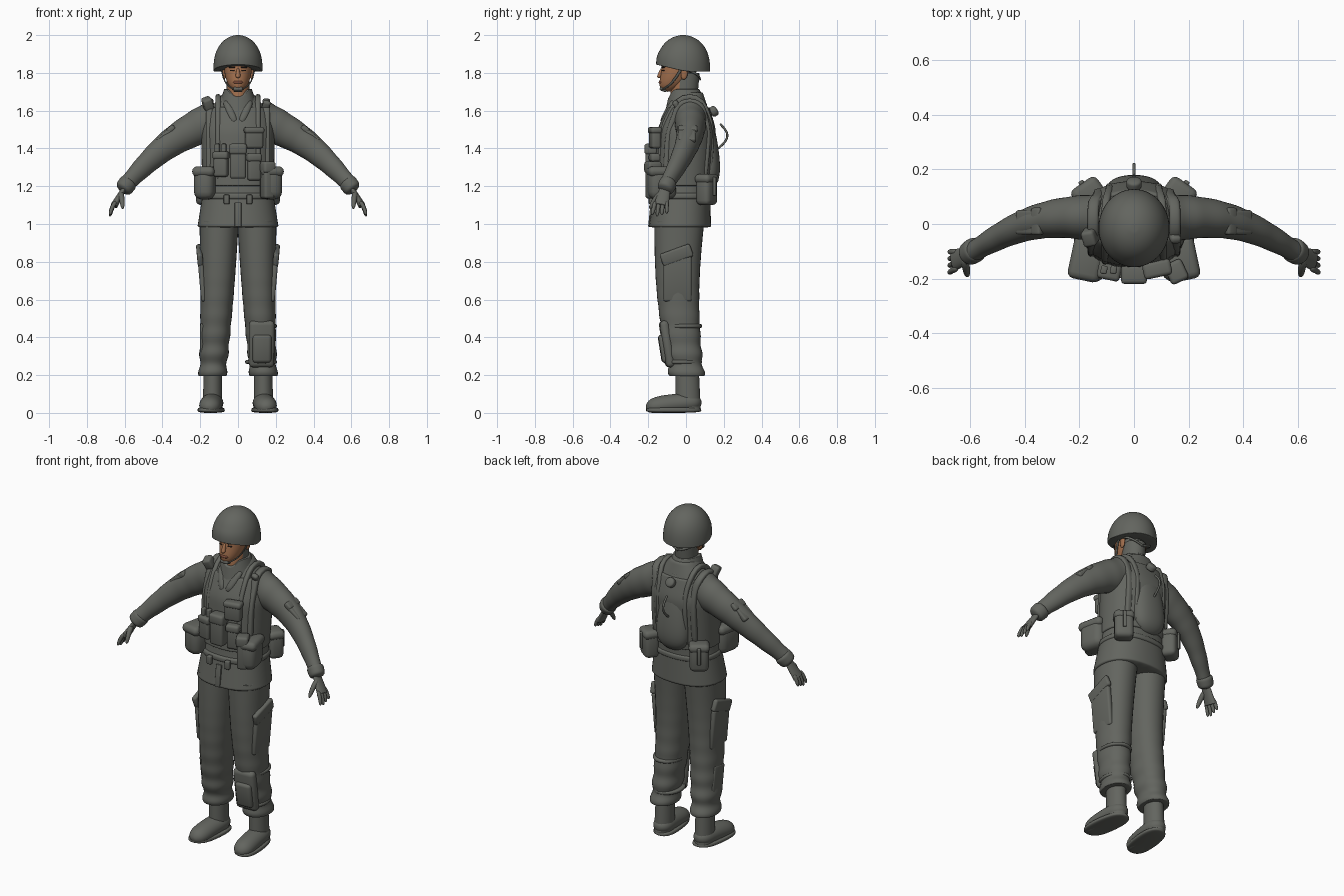
import bpy, bmesh, math
from mathutils import Vector, Matrix, Euler

if "Cube" in bpy.data.objects:
    bpy.data.objects.remove(bpy.data.objects["Cube"], do_unlink=True)


def material(name, rgb):
    m = bpy.data.materials.new(name)
    m.use_nodes = True
    m.diffuse_color = (*rgb, 1)
    bsdf = m.node_tree.nodes["Principled BSDF"]
    bsdf.inputs["Base Color"].default_value = (*rgb, 1)
    bsdf.inputs["Roughness"].default_value = .8
    return m


CLOTH = material("grey_olive", (.125, .13, .115))
SKIN = material("brown_skin", (.36, .16, .075))
LIP = material("dark_lips", (.21, .075, .045))
DARK = material("dark_eyes", (.03, .022, .018))


def finish(name, bm, mats, rule=None):
    bmesh.ops.recalc_face_normals(bm, faces=bm.faces[:])
    mesh = bpy.data.meshes.new(name)
    for face in bm.faces:
        face.smooth = True
        if rule:
            face.material_index = int(rule(face.calc_center_median()))
    bm.to_mesh(mesh)
    bm.free()
    for m in mats:
        mesh.materials.append(m)
    ob = bpy.data.objects.new(name, mesh)
    bpy.context.collection.objects.link(ob)
    return ob


def loft(name, points, radii, mats=(CLOTH,), ref=None, seg=16, power=2, shape=None, rule=None):
    """Skin superellipse rings: level ones, or square to the path if ref is given."""
    bm = bmesh.new()
    points = [Vector(p) for p in points]
    grow = 6 / (4 + 2 * math.cos(math.tau / seg))
    loops = []
    for i, (centre, (wide, deep)) in enumerate(zip(points, radii)):
        u, v = Vector((1, 0, 0)), Vector((0, 1, 0))
        if ref:
            along = (points[min(i + 1, len(points) - 1)] - points[max(i - 1, 0)]).normalized()
            u = Vector(ref)
            u = (u - along * u.dot(along)).normalized()
            v = along.cross(u)
        loop = []
        for k in range(seg):
            c, s = math.cos(math.tau * k / seg), math.sin(math.tau * k / seg)
            c = math.copysign(abs(c) ** (2 / power), c)
            s = math.copysign(abs(s) ** (2 / power), s)
            p = centre + (u * c * wide + v * s * deep) * grow
            loop.append(bm.verts.new(shape(p) if shape else p))
        loops.append(loop)
    for low, high in zip(loops, loops[1:]):
        for k in range(seg):
            n = (k + 1) % seg
            bm.faces.new((low[k], low[n], high[n], high[k]))
    bm.faces.new(loops[0])
    bm.faces.new(loops[-1])
    ob = finish(name, bm, mats, rule)
    mod = ob.modifiers.new("smooth", 'SUBSURF')
    mod.levels = mod.render_levels = 1
    return ob


def eased(steps):
    return [(1 - math.cos(math.pi * i / steps)) / 2 for i in range(steps + 1)]


def plain(t):
    return 1


def pill(t):
    return max(.03, 1 - abs(2 * t - 1) ** 5) ** .5


def limb(name, a, b, start, end, depth=1, bow=(0, 0, 0), s=1, profile=plain, steps=12, **look):
    """A tapering, bowed part from a to b; s mirrors it."""
    side = Vector((s, 1, 1))
    a, b, bow = Vector(a) * side, Vector(b) * side, Vector(bow) * side
    points, radii = [], []
    for t in eased(steps):
        r = (start + (end - start) * t) * profile(t)
        points.append(a.lerp(b, t) + bow * math.sin(math.pi * t))
        radii.append((r, r * depth))
    return loft(name, points, radii, **look)


def box(name, at, size, rot=(0, 0, 0), bevel=.012, mat=CLOTH):
    bm = bmesh.new()
    bmesh.ops.create_cube(bm, size=1)
    bmesh.ops.scale(bm, vec=size, verts=bm.verts)
    bmesh.ops.bevel(bm, geom=bm.edges[:], offset=min(bevel, min(size) * .45), segments=3,
                    profile=.5, affect='EDGES')
    turn = Euler([math.radians(angle) for angle in rot]).to_matrix().to_4x4()
    bmesh.ops.transform(bm, matrix=Matrix.Translation(at) @ turn, verts=bm.verts)
    ob = finish(name, bm, [mat])
    bpy.ops.object.select_all(action='DESELECT')
    ob.select_set(True)
    bpy.context.view_layer.objects.active = ob
    bpy.ops.object.shade_smooth_by_angle(angle=math.radians(40))


def pouch(name, at, size, turn=0, bevel=.014):
    """Rounded bag with a slightly wider flap over its top."""
    x, y, z = at
    w, d, h = size
    box(name, at, size, (0, 0, turn), bevel)
    box(name + "_flap", (x, y, z + h * .37), (w + .01, d + .01, h * .32), (0, 0, turn), bevel)


# Jacket outline: height, half width, half depth
BODY = [(.98, .215, .165), (1.2, .18, .145), (1.5, .187, .147), (1.6, .16, .11), (1.7, .07, .07)]


def body_size(z):
    for low, high in zip(BODY, BODY[1:]):
        if z <= high[0]:
            return Vector(low).lerp(Vector(high), (z - low[0]) / (high[0] - low[0])).yz


def body_centre(z):
    return Vector((0, .07 * (z - 1.45), z))


def on_body(x, z, facing):
    wide, deep = body_size(z)
    bulge = max(0, 1 - abs(x / wide) ** 2.3) ** (1 / 2.3)
    return body_centre(z) + Vector((x, facing * deep * bulge, 0))


def torso(name, low, high, extra):
    heights = [low + (high - low) * t for t in eased(16)]
    loft(name, [body_centre(z) for z in heights],
         [body_size(z) + Vector((extra, extra)) for z in heights], seg=24, power=2.3)


torso("jacket", .98, 1.7, 0)
torso("vest", 1.2, 1.62, .009)
limb("collar", (0, 0, 1.63), (0, -.012, 1.715), .1, .073, 1.12,
     shape=lambda p: p - Vector((0, 0, .045 if p.y < -.04 and abs(p.x) < .05 else 0)))
limb("belt", (0, -.022, 1.12), (0, -.022, 1.175), .197, .195, .81, profile=pill, seg=24, power=2.3)
box("jacket_placket", (0, -.188, 1.05), (.035, .012, .13), (-6, 0, 0), .004)

# Head, face and neck
limb("neck", (0, -.015, 1.63), (0, 0, 1.8), .06, .06, 1.2, mats=(SKIN, CLOTH), rule=lambda c: c.y > -.03)
limb("head", (0, -.1, 1.7), (0, -.02, 1.9), .076, .076, 1.3, (0, .02, 0), mats=(SKIN, CLOTH),
     profile=lambda t: max(.05, 1 - (1 - t) ** 3) ** .5, rule=lambda c: c.y > -.005)
limb("nose", (0, -.128, 1.825), (0, -.143, 1.773), .007, .015, profile=pill, mats=(SKIN,), seg=8)
limb("lips", (-.025, -.13, 1.75), (.025, -.13, 1.75), .008, .008, bow=(0, -.007, 0), profile=pill,
     mats=(LIP,), ref=(0, 0, 1), seg=8)
box("chin_cup", (0, -.12, 1.712), (.05, .04, .02), (-20, 0, 0))

# Helmet with its rim raised over the brow
limb("helmet", (0, -.015, 1.805), (0, -.015, 2), .13, .13, 1.1, seg=24, steps=16,
     profile=lambda t: max(.01, 1 - t ** 2.6) ** .5,
     shape=lambda p: p + Vector((0, 0, .25 * max(0, -p.y) * max(0, 1.92 - p.z) / .12)))

for s, side in ((1, "left"), (-1, "right")):
    # Features and straps at each side of the head
    box(side + "_eye", (.03 * s, -.122, 1.813), (.024, .009, .007), (0, 0, 22 * s), .003, DARK)
    box(side + "_eyebrow", (.032 * s, -.122, 1.83), (.034, .009, .006), (0, 0, 22 * s), .002, DARK)
    limb(side + "_ear", (.073, -.012, 1.765), (.076, -.005, 1.83), .008, .011, 1.9, s=s, profile=pill,
         mats=(SKIN,), seg=8)
    limb(side + "_chin_strap", (.09, -.02, 1.83), (.02, -.125, 1.712), .007, .007, .5, (.012, 0, -.02), s,
         ref=(0, 1, 0), seg=8)
    limb(side + "_nape_strap", (.09, 0, 1.82), (0, .075, 1.765), .007, .007, .6, (.02, .02, 0), s,
         ref=(0, 0, 1), seg=8)

    # Sleeve, cuff and upper arm pocket
    limb(side + "_sleeve", (.1, .02, 1.56), (.595, -.105, 1.205), .108, .042, .84, (.01, .05, .045), s, steps=24,
         profile=lambda t: 1 + .025 * math.sin(40 * t), ref=(0, 0, 1))
    limb(side + "_cuff", (.572, -.088, 1.23), (.615, -.115, 1.175), .052, .046, .93, s=s, profile=pill, ref=(0, 0, 1))
    box(side + "_sleeve_pocket", (.385 * s, .006, 1.473), (.11, .09, .03), (0, 40 * s, 0), .01)
    box(side + "_sleeve_flap", (.355 * s, .01, 1.503), (.045, .1, .03), (0, 40 * s, 0), .01)

    # Gloved hand
    limb(side + "_palm", (.595, -.108, 1.2), (.657, -.132, 1.095), .027, .04, .48, s=s, ref=(0, 1, 0))
    for k, finger in enumerate(("little", "ring", "middle", "index")):
        y = -.102 - .02 * k
        limb(f"{side}_{finger}_finger", (.648, y, 1.12), (.678, y - .006 * k, 1.04 + .008 * abs(k - 2)), .012, .009,
             bow=(.004, 0, 0), s=s, profile=pill, ref=(0, 1, 0), seg=8)
    limb(side + "_thumb", (.62, -.125, 1.17), (.61, -.192, 1.08), .017, .01, bow=(0, -.006, .004), s=s,
         profile=pill, ref=(0, 1, 0), seg=8)

    # Trouser leg, folded more towards the boot, with a cargo pocket
    limb(side + "_trouser_leg", (.1, -.035, 1.02), (.135, .005, .195), .104, .07, 1.27, (-.006, -.026, 0), s,
         steps=40, power=2.2, profile=lambda t: 1 + .1 * t ** 3 * math.sin(52 * t + 1))
    box(side + "_cargo_pocket", (.19 * s, -.045, .71), (.03, .15, .24), (0, 5 * s, 0))
    box(side + "_cargo_flap", (.203 * s, -.05, .835), (.03, .17, .07), (20, 5 * s, 0))

    # Boot with welted sole, toes turned out a little
    limb(side + "_boot_shaft", (.133, .006, .24), (.135, .012, .01), .048, .052, 1.28, s=s)
    limb(side + "_boot_foot", (.13, .082, .055), (.153, -.212, .025), .06, .06, .86, (0, 0, .008), s, profile=pill,
         ref=(1, 0, 0), shape=lambda p: Vector((p.x, p.y, max(p.z, 0))))
    limb(side + "_boot_sole", (.142, -.065, 0), (.142, -.065, .032), .07, .068, 2.1, s=s, profile=pill, power=2.6,
         shape=lambda p: p - Vector((s * .1 * (p.y + .065), 0, 0)))

    # Shoulder straps and lapels
    heights = (1.22, 1.35, 1.5, 1.57)
    for strap, x, wide in (("harness_strap", .15, .02), ("pack_strap", .105, .014)):
        path = [on_body(x * s, z, -1) for z in heights]
        path += [(x * s, y, 1.735 - x / 2 - 6 * (y - .02) ** 2) for y in (-.05, .02, .09)]
        path += [on_body(x * s * .85, z, 1) for z in reversed(heights)]
        loft(f"{side}_{strap}", path, [(wide, .016)] * len(path), ref=(1, 0, 0), seg=12, power=3)
    lapel = [on_body(x * s, z, -1) for x, z in ((.065, 1.66), (.045, 1.6), (.01, 1.53))]
    loft(side + "_lapel", lapel, [(.022, .016)] * len(lapel), ref=(1, 0, 0), seg=8)

    # Belt pouches and clips
    pouch(side + "_front_pouch", (.172 * s, -.128, 1.215), (.11, .15, .17), 12 * s, .04)
    pouch(side + "_rear_pouch", (.165 * s, .11, 1.18), (.105, .085, .16), -35 * s, .025)
    box(side + "_rear_pouch_tab", (.193 * s, .152, 1.2), (.02, .014, .1), (0, 0, -35 * s), .005)
    box(side + "_belt_clip", (.06 * s, -.185, 1.13), (.03, .025, .05), (0, 0, 6 * s), .006)

# Chest pouches, magazines and shoulder gear
pouch("centre_pouch", (0, -.185, 1.33), (.085, .06, .18))
pouch("magazine_pouch", (-.09, -.17, 1.315), (.075, .06, .13), -12)
pouch("upper_pouch", (.085, -.165, 1.455), (.095, .05, .11), 12)
pouch("side_pouch", (.155, -.175, 1.23), (.06, .07, .19), 25)
pouch("lower_pouch", (.085, -.165, 1.3), (.07, .045, .14), 12)
for x in (-.11, -.075):
    box("magazine", (x, -.168, 1.39), (.024, .03, .07), (0, 0, -12), .006)
box("shoulder_radio", (-.16, -.045, 1.635), (.05, .06, .07), (20, -20, 10))
box("shoulder_buckle", (.15, -.05, 1.63), (.04, .03, .05), (30, 15, 0))

# Knee pad on the left shin, patch on the right
box("knee_pad", (.125, -.1, .365), (.135, .05, .25), (9, 0, 3), .024)
box("knee_pad_cap", (.127, -.118, .34), (.1, .04, .15), (9, 0, 3), .018)
for z in (.27, .46):
    limb("knee_pad_strap", (.122, -.015, z - .015), (.122, -.015, z + .015), .084, .084, 1.2, profile=pill)
box("shin_patch", (-.185, -.03, .4), (.03, .1, .16), (8, 0, 0))

# Water pack with cap and drinking tube
limb("water_pack", (0, .115, 1.185), (0, .07, 1.675), .122, .06, .6, (0, .02, 0), profile=pill, power=2.3)
limb("pack_cap", (0, .13, 1.585), (0, .164, 1.608), .028, .028, profile=pill, ref=(1, 0, 0))
limb("drinking_tube", (0, .18, 1.53), (0, .17, 1.4), .006, .006, bow=(0, .045, 0), ref=(1, 0, 0), seg=8)
